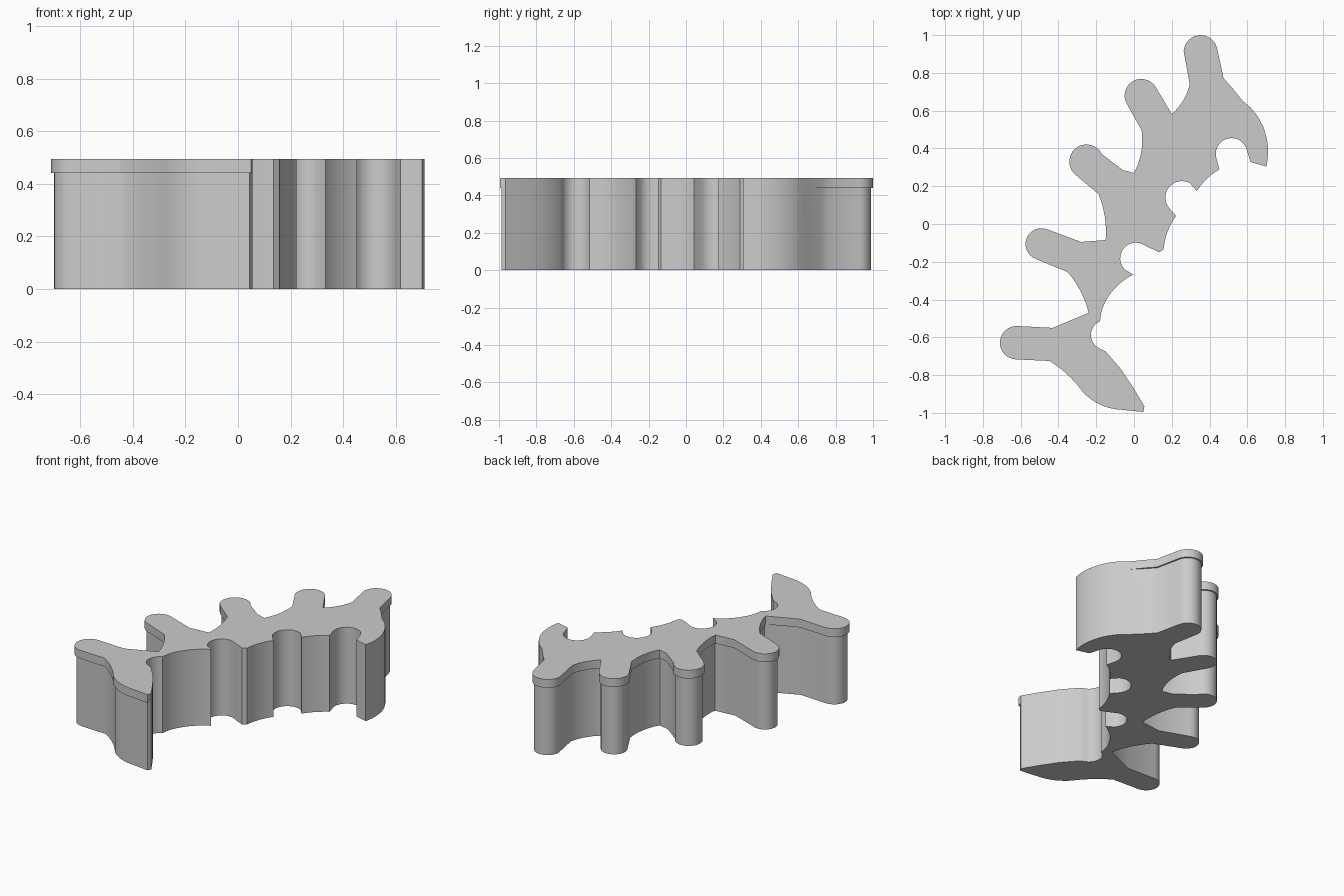
import bpy, bmesh, math
from mathutils import Vector

if "Cube" in bpy.data.objects:
    bpy.data.objects.remove(bpy.data.objects["Cube"])

TOP, LEDGE, OVERHANG = 0.494, 0.44, 0.01


def arc(a, b, c, n=12):
    """Points on the circle from a through b to c, without the start."""
    a, b, c = (Vector(p) for p in (a, b, c))
    d = 2 * (a.x * (b.y - c.y) + b.x * (c.y - a.y) + c.x * (a.y - b.y))
    aa, bb, cc = a.dot(a), b.dot(b), c.dot(c)
    o = Vector(((aa * (b.y - c.y) + bb * (c.y - a.y) + cc * (a.y - b.y)) / d,
                (aa * (c.x - b.x) + bb * (a.x - c.x) + cc * (b.x - a.x)) / d))
    start = math.atan2(a.y - o.y, a.x - o.x)
    turn = math.tau
    mid = (math.atan2(b.y - o.y, b.x - o.x) - start) % turn
    sweep = (math.atan2(c.y - o.y, c.x - o.x) - start) % turn
    if mid > sweep:
        sweep -= turn
    r = (a - o).length
    return [o + r * Vector((math.cos(start + sweep * i / n),
                            math.sin(start + sweep * i / n))) for i in range(1, n + 1)]


def trace(steps):
    """Pairs are straight lines, fours are arcs (through point, end point)."""
    pts = [Vector(steps[0])]
    for s in steps[1:]:
        pts += [Vector(s)] if len(s) == 2 else arc(pts[-1], s[:2], s[2:])
    return pts


# Inner edge with round notches, from the pointed tail to the hooked head
inner = trace([
    (.05, -.99), (.055, -.965), (-.003, -.868), (-.07, -.767), (-.15, -.675), (-.18, -.66),
    (-.228, -.587, -.18, -.515), (-.172, -.46), (-.114, -.355, -.005, -.268), (-.05, -.24),
    (-.055, -.13, .06, -.115), (.135, -.15), (.157, -.133), (.178, -.04, .223, .043),
    (.19, .08), (.19, .2, .295, .217), (.332, .175), (.385, .238, .452, .29),
    (.437, .345), (.515, .455, .595, .40), (.617, .328), (.70, .305),
    (.696, .48, .616, .618), (.575, .652)])

# Outer edge with five rounded lobes, from the head back to the tail
outer = trace([
    (.575, .652), (.516, .725), (.474, .772), (.44, .93), (.352, 1.0, .263, .915),
    (.295, .74), (.258, .65, .2, .582), (.115, .725), (.033, .768, -.035, .63),
    (.04, .497), (.038, .38, 0, .27), (-.06, .286), (-.17, .37),
    (-.29, .413, -.315, .265), (-.188, .159), (-.155, .04, -.15, -.085),
    (-.28, -.095), (-.455, -.03), (-.574, -.095, -.52, -.185), (-.352, -.254),
    (-.285, -.352, -.24, -.47), (-.43, -.55), (-.622, -.54), (-.71, -.63, -.622, -.717),
    (-.447, -.725), (-.36, -.79, -.27, -.89), (-.177, -.957, -.08, -.982), (.05, -.995)])[1:]

outline = inner[1:] + outer
n = len(outline)
overhangs = [i >= len(inner) - 1 for i in range(n)]


def inset(i):
    """Outer wall points moved inward below the ledge."""
    p = outline[i]
    if not overhangs[i]:
        return p
    t0 = (p - outline[i - 1]).normalized()
    t1 = (outline[(i + 1) % n] - p).normalized()
    normals = Vector((-t0.y, t0.x)) + Vector((-t1.y, t1.x))
    return p + normals.normalized() * OVERHANG


lower = [inset(i) for i in range(n)]

# Walls, overhanging lip and end faces
bm = bmesh.new()
rings = [[bm.verts.new((p.x, p.y, z)) for p in loop]
         for loop, z in ((lower, 0), (lower, LEDGE), (outline, LEDGE), (outline, TOP))]
for a, b in zip(rings, rings[1:]):
    for i in range(n):
        j = (i + 1) % n
        bm.faces.new((a[i], a[j], b[j], b[i]))
bm.faces.new(rings[0][::-1])
bm.faces.new(rings[-1])
bmesh.ops.remove_doubles(bm, verts=bm.verts, dist=0.0005)
bmesh.ops.recalc_face_normals(bm, faces=bm.faces)
mesh = bpy.data.meshes.new("lobed_block")
bm.to_mesh(mesh)
bm.free()

block = bpy.data.objects.new("lobed_block", mesh)
bpy.context.collection.objects.link(block)

grey = bpy.data.materials.new("plain_grey")
grey.use_nodes = True
colour = (0.6, 0.6, 0.6, 1)
grey.diffuse_color = colour
grey.node_tree.nodes["Principled BSDF"].inputs["Base Color"].default_value = colour
mesh.materials.append(grey)

bpy.ops.object.select_all(action="DESELECT")
block.select_set(True)
bpy.context.view_layer.objects.active = block
bpy.ops.object.shade_smooth_by_angle(angle=math.radians(30))
